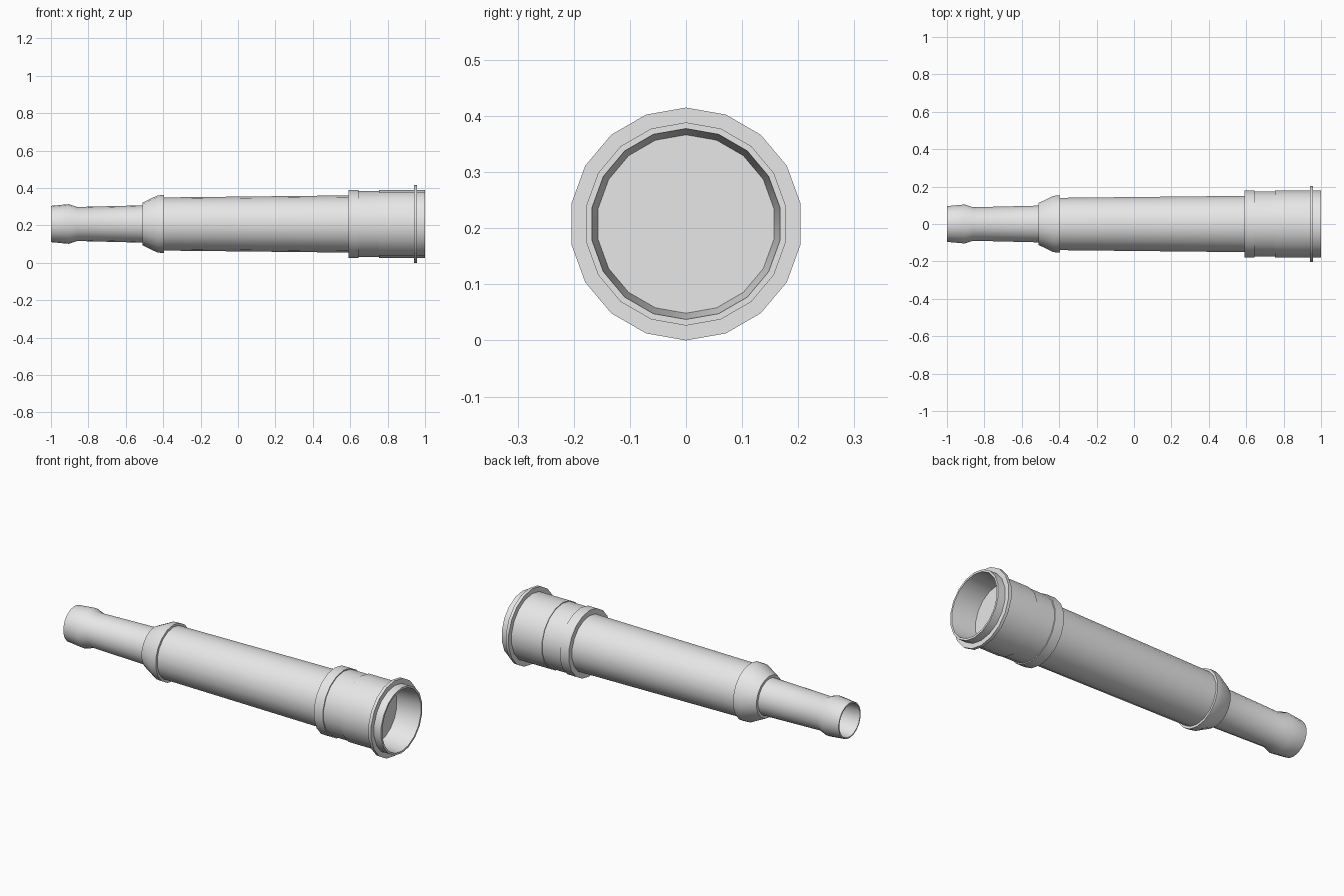
import bpy
import bmesh
import math

cube = bpy.data.objects.get("Cube")
if cube:
    bpy.data.objects.remove(cube, do_unlink=True)

SIDES = 18
AXIS_Z = 0.2075

grey = bpy.data.materials.new("light_grey")
grey.use_nodes = True
grey.diffuse_color = (0.8, 0.8, 0.8, 1)
grey.node_tree.nodes["Principled BSDF"].inputs["Base Color"].default_value = (0.8, 0.8, 0.8, 1)


def lathe(name, profile):
    """Spin a closed (x, radius) outline around the long axis."""
    bm = bmesh.new()
    rings = []
    for x, r in profile:
        if r == 0:
            rings.append([bm.verts.new((x, 0, AXIS_Z))] * SIDES)
            continue
        ring = []
        for i in range(SIDES):
            a = math.tau * i / SIDES
            ring.append(bm.verts.new((x, r * math.sin(a), AXIS_Z + r * math.cos(a))))
        rings.append(ring)
    for k, ring in enumerate(rings):
        nxt = rings[(k + 1) % len(rings)]
        for i in range(SIDES):
            j = (i + 1) % SIDES
            corners = list(dict.fromkeys((ring[i], ring[j], nxt[j], nxt[i])))
            if len(corners) > 2:
                bm.faces.new(corners)
    bmesh.ops.recalc_face_normals(bm, faces=bm.faces[:])
    mesh = bpy.data.meshes.new(name)
    bm.to_mesh(mesh)
    bm.free()
    obj = bpy.data.objects.new(name, mesh)
    bpy.context.collection.objects.link(obj)
    mesh.materials.append(grey)
    bpy.ops.object.select_all(action="DESELECT")
    obj.select_set(True)
    bpy.context.view_layer.objects.active = obj
    bpy.ops.object.shade_smooth_by_angle(angle=math.radians(32))
    return obj


# Eyepiece tube with a flared, hollow cup
lathe("eyepiece_tube", [
    (-0.88, 0), (-0.88, 0.084), (-1, 0.09),
    (-1, 0.097), (-0.905, 0.106), (-0.86, 0.091),
    (-0.5, 0.1), (-0.5, 0),
])

# Bell-shaped collar where the eyepiece slides into the barrel
lathe("bell_collar", [
    (-0.51, 0.09), (-0.51, 0.114), (-0.43, 0.153),
    (-0.395, 0.155), (-0.395, 0.09),
])

# Long, slightly tapered middle barrel
lathe("main_barrel", [(-0.4, 0), (-0.4, 0.142), (0.6, 0.153), (0.6, 0)])

# Front barrel, recessed at the open end
lathe("front_barrel", [
    (0.6, 0), (0.6, 0.176), (0.755, 0.177), (0.755, 0.181), (1, 0.181),
    (1, 0.17), (0.86, 0.159), (0.86, 0),
])

# Raised bands around the front barrel
for name, start, end, radius in (
    ("rear_band", 0.59, 0.645, 0.182),
    ("front_flange", 0.94, 0.957, 0.2075),
):
    lathe(name, [(start, 0.15 if start < 0.9 else 0.176), (start, radius),
                 (end, radius), (end, 0.15 if start < 0.9 else 0.176)])
